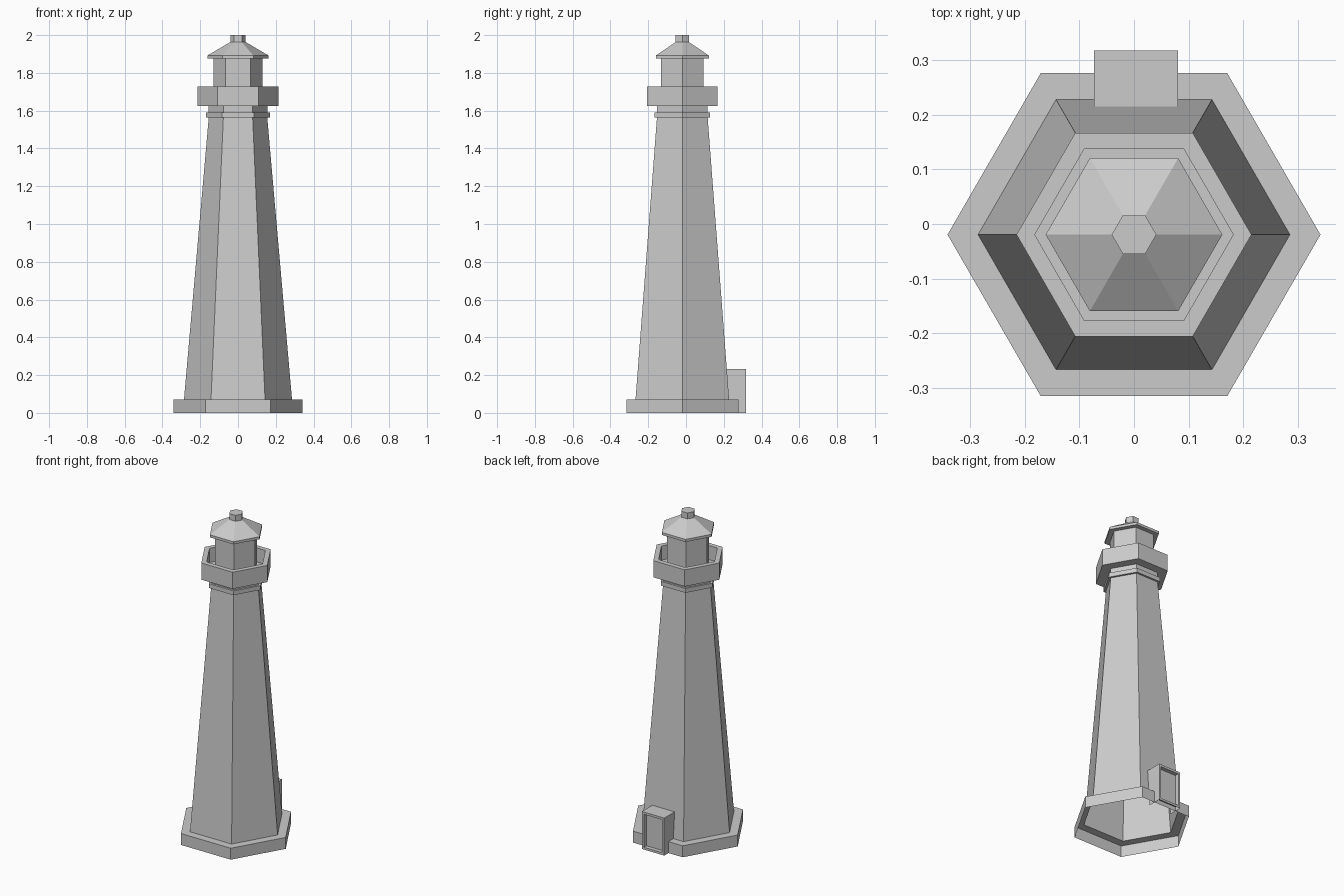
import bpy, bmesh, math

if "Cube" in bpy.data.objects:
    bpy.data.objects.remove(bpy.data.objects["Cube"])

CY = -0.0195  # tower axis in y


def make_object(name, bm):
    mesh = bpy.data.meshes.new(name)
    bm.to_mesh(mesh)
    bm.free()
    obj = bpy.data.objects.new(name, mesh)
    bpy.context.collection.objects.link(obj)
    return obj


def hex_lathe(name, profile, cap_top=False):
    """Skin a (radius, z) profile around the axis with six flat sides."""
    bm = bmesh.new()
    rings = []
    for r, z in profile:
        rings.append([bm.verts.new((r * math.cos(i * math.pi / 3),
                                    CY + r * math.sin(i * math.pi / 3), z))
                      for i in range(6)])
    for a, b in zip(rings, rings[1:]):
        for i in range(6):
            j = (i + 1) % 6
            bm.faces.new((a[i], a[j], b[j], b[i]))
    if cap_top:
        bm.faces.new(rings[-1])
    return make_object(name, bm)


# Plinth and tapered tower: one skin, open underneath
hex_lathe("tower", [(0.342, 0), (0.342, 0.071), (0.286, 0.071), (0.155, 1.563)])

# Collar, neck and gallery with a hollow parapet
hex_lathe("gallery", [(0.155, 1.563), (0.169, 1.563), (0.169, 1.59), (0.155, 1.59),
                      (0.155, 1.624), (0.2155, 1.624), (0.2155, 1.7275),
                      (0.182, 1.7275), (0.182, 1.64), (0.131, 1.64)])

# Lantern room
hex_lathe("lantern_room", [(0.131, 1.64), (0.131, 1.876)])

# Roof with eave and finial
hex_lathe("roof", [(0.131, 1.876), (0.162, 1.876), (0.162, 1.892),
                   (0.041, 1.963), (0.041, 2.0)], cap_top=True)

# Door porch: box against the back wall with a recessed door panel
bm = bmesh.new()
bmesh.ops.create_cube(bm, size=1)
for v in bm.verts:
    back = v.co.y < 0
    top = v.co.z > 0
    v.co.x = v.co.x * 0.154 + 0.004
    v.co.z = 0.233 if top else 0.0
    v.co.y = (0.215 if top else 0.233) if back else 0.318
bm.normal_update()
front = max(bm.faces, key=lambda f: f.calc_center_median().y)
rear = min(bm.faces, key=lambda f: f.calc_center_median().y)
under = min(bm.faces, key=lambda f: f.calc_center_median().z)
bmesh.ops.inset_region(bm, faces=[front], thickness=0.02)
bmesh.ops.inset_region(bm, faces=[front], thickness=0.0001, depth=-0.025)
bmesh.ops.delete(bm, geom=[rear, under], context='FACES_ONLY')
make_object("door_porch", bm)
